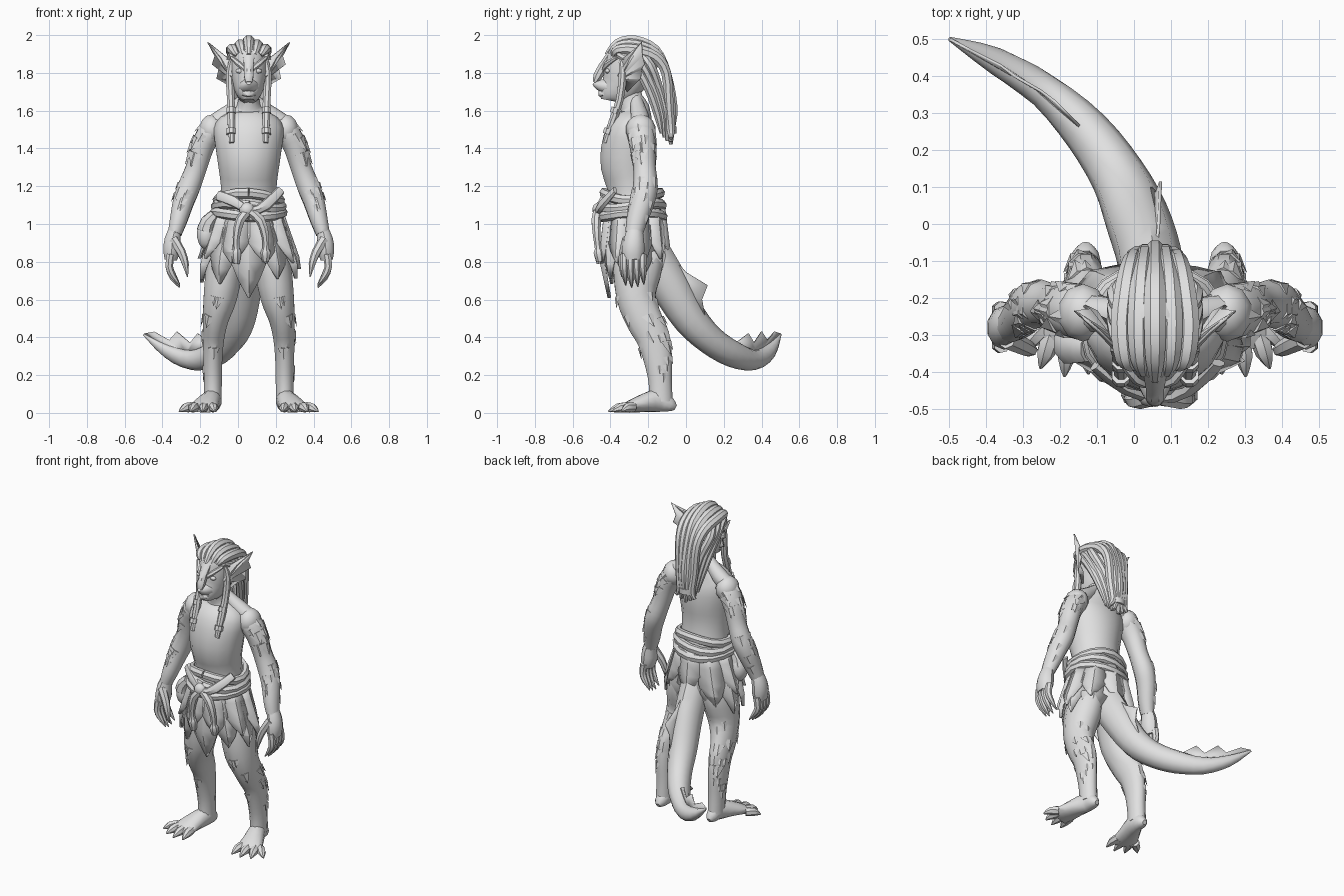
import bpy, bmesh, math, random
from mathutils import Vector

random.seed(4)
CX = 0.057                      # the body's mirror plane
X, Y, Z = Vector((1, 0, 0)), Vector((0, 1, 0)), Vector((0, 0, 1))
clay = bpy.data.materials.new("pale_grey")
clay.diffuse_color = (0.75, 0.75, 0.75, 1)


def finish(bm, name, mirror=False, thick=0, angle=42):
    bmesh.ops.recalc_face_normals(bm, faces=bm.faces)
    me = bpy.data.meshes.new(name)
    bm.to_mesh(me)
    bm.free()
    me.materials.append(clay)
    me.shade_smooth()
    me.set_sharp_from_angle(angle=math.radians(angle))
    ob = bpy.data.objects.new(name, me)
    bpy.context.collection.objects.link(ob)
    ob.location.x = CX
    if thick:
        mod = ob.modifiers.new("thickness", 'SOLIDIFY')
        mod.thickness, mod.offset = thick, 0
    if mirror:
        ob.modifiers.new("mirror", 'MIRROR')
    return ob


def smooth_path(pts, n):
    """Curve through the given (x, y, z, width, depth) stations."""
    pts = [p if len(p) == 5 else (*p, p[3]) for p in pts]
    out = []
    for i in range(len(pts) - 1):
        p0, p1, p2, p3 = pts[max(i - 1, 0)], pts[i], pts[i + 1], pts[min(i + 2, len(pts) - 1)]
        for k in range(n):
            t = k / n
            out.append([0.5 * (2 * b + (c - a) * t + (2 * a - 5 * b + 4 * c - d) * t * t
                        + (3 * b - a - 3 * c + d) * t ** 3) for a, b, c, d in zip(p0, p1, p2, p3)])
    return out + [list(pts[-1])]


def tube(name, pts, sides=10, n=2, mirror=False, ref=X):
    """Elliptical skin along a path; returns the ring frames."""
    path = smooth_path(pts, n)
    pos = [Vector(p[:3]) for p in path]
    bm, rings, frames = bmesh.new(), [], []
    for i, p in enumerate(path):
        t = (pos[min(i + 1, len(pos) - 1)] - pos[max(i - 1, 0)]).normalized()
        a = (ref - t * ref.dot(t)).normalized()
        b = t.cross(a)
        ra, rb = max(p[3], .002), max(p[4], .002)
        frames.append((pos[i], t, a, b, ra, rb))
        rings.append([bm.verts.new(pos[i] + a * ra * math.cos(q) + b * rb * math.sin(q))
                      for q in (2 * math.pi * (k + .5) / sides for k in range(sides))])
    for r, s in zip(rings, rings[1:]):
        for k in range(sides):
            j = (k + 1) % sides
            bm.faces.new((r[k], r[j], s[j], s[k]))
    bm.faces.new(rings[0])
    bm.faces.new(rings[-1])
    finish(bm, name, mirror)
    return frames


def blob(name, c, r, mirror=False):
    bm = bmesh.new()
    bmesh.ops.create_uvsphere(bm, u_segments=10, v_segments=7, radius=1)
    for v in bm.verts:
        v.co = Vector([c[i] + v.co[i] * r[i] for i in range(3)])
    finish(bm, name, mirror)


def fan(name, root, rim, mirror=False):
    """Webbed fin: triangles from one root point out to a jagged rim."""
    bm = bmesh.new()
    o = bm.verts.new(root)
    vs = [bm.verts.new(p) for p in rim]
    for a, b in zip(vs, vs[1:]):
        bm.faces.new((o, a, b))
    finish(bm, name, mirror, thick=.008, angle=15)


def flakes(name, frames, count, lo, hi, size):
    """Ragged scales lying close along the outer side of a limb."""
    bm = bmesh.new()
    for _ in range(count):
        f = lo + (hi - lo) * random.random()
        p, t, a, b, ra, rb = frames[int(f * (len(frames) - 1))]
        q = random.uniform(-1.7, 1.7)
        out = (a * math.cos(q) + b * math.sin(q)).normalized()
        base = p + a * ra * math.cos(q) + b * rb * math.sin(q) - out * .008
        side, s = out.cross(t), size * random.uniform(.7, 1.2)
        v = [bm.verts.new(c) for c in (base - side * s * .6, base + out * .013, base + side * s * .6,
                                       base + t * s * 1.2 + out * .01)]
        for ix in ((0, 1, 3), (1, 2, 3), (0, 3, 2), (0, 2, 1)):
            bm.faces.new([v[i] for i in ix])
    finish(bm, name, True, angle=20)


# Torso and neck
tube("torso", [(0, -.25, .76, .09, .09), (0, -.255, .84, .16, .13), (0, -.26, .95, .175, .14),
               (0, -.28, 1.1, .155, .135), (0, -.29, 1.2, .15, .13), (0, -.305, 1.3, .163, .148),
               (0, -.302, 1.4, .178, .15), (0, -.29, 1.5, .188, .132), (0, -.275, 1.56, .155, .1),
               (0, -.27, 1.61, .08, .078), (0, -.295, 1.66, .056, .068), (0, -.31, 1.74, .058, .065)], 16)
tube("collar_muscle", [(.02, -.265, 1.66, .033), (.07, -.255, 1.615, .04), (.13, -.245, 1.565, .05),
                       (.19, -.24, 1.525, .05)], 10, mirror=True, ref=Y)
blob("shoulder", (.195, -.24, 1.5), (.07, .08, .08), True)

# Head, muzzle, brow and eye
tube("head", [(0, -.41, 1.655, .03, .04), (0, -.4, 1.68, .055, .068), (0, -.35, 1.73, .082, .108),
              (0, -.315, 1.8, .098, .128), (0, -.285, 1.87, .104, .14), (0, -.28, 1.93, .09, .12),
              (0, -.28, 1.97, .045, .06)], 14)
tube("muzzle", [(0, -.36, 1.725, .07, .05), (0, -.43, 1.73, .05, .04), (0, -.468, 1.738, .03, .024),
                (0, -.488, 1.748, .012, .012)], 10)
tube("nose_bridge", [(0, -.4, 1.9, .035, .02), (0, -.442, 1.83, .026), (0, -.468, 1.78, .026),
                     (0, -.484, 1.75, .018, .01)], 8)
tube("chin", [(0, -.38, 1.69, .05, .03), (0, -.44, 1.69, .038, .022), (0, -.462, 1.69, .018, .014)], 8)
tube("brow", [(.018, -.435, 1.815, .01), (.05, -.42, 1.845, .015), (.09, -.37, 1.88, .01)], 6,
     mirror=True, ref=Z)
blob("eye", (.047, -.415, 1.81), (.024, .014, .013), True)
fan("ear_fin", (.085, -.35, 1.765), [(.1, -.34, 1.87), (.15, -.29, 1.91), (.215, -.235, 1.96), (.178, -.23, 1.89),
    (.192, -.22, 1.845), (.158, -.235, 1.82), (.168, -.24, 1.77), (.12, -.265, 1.745), (.085, -.31, 1.7)], True)
tube("ear_spine", [(.085, -.35, 1.78, .016), (.14, -.295, 1.88, .011), (.218, -.235, 1.962, .002)], 6,
     mirror=True, ref=Y)

# Thick hair locks swept over the crown and gathered at the back
for i in range(-2, 3):
    x, drop = i * .043, abs(i) * .017
    tube("crown_lock", [(x * .7, -.42 + drop, 1.895, .014), (x * .95, -.36, 1.955 - drop, .028),
         (x * 1.05, -.27, 1.968 - drop * 1.4, .032), (x * .9, -.165, 1.92 - drop, .031), (x * .72, -.105, 1.8, .028),
         (x * .6, -.07 - drop * .6, 1.62, .027), (x * .5, -.08, 1.5, .023),
         (x * .8, -.08, 1.42 + drop, .01)], 8, 3)
for k in range(3):
    tube("side_lock", [(.085, -.36 + k * .06, 1.9, .02), (.105, -.27 + k * .04, 1.84, .027),
         (.092 - k * .014, -.2 + k * .028, 1.72, .025), (.064 - k * .01, -.15 + k * .02, 1.58, .023),
         (.05 - k * .01, -.13 + k * .015, 1.48 - k * .02, .01)], 8, 3, mirror=True)
tube("front_lock", [(.085, -.345, 1.88, .014), (.1, -.335, 1.8, .022), (.095, -.35, 1.66, .022),
     (.092, -.39, 1.54, .022), (.09, -.43, 1.43, .014)], 8, mirror=True)
for z in (1.6, 1.49):
    tube("lock_bead", [(.093, -.37 - (1.6 - z) * .35, z + .014, .026), (.093, -.38 - (1.6 - z) * .35, z - .014, .026)],
         8, mirror=True)
tube("hair_tie", [(0, -.085, 1.515, .05, .036), (0, -.085, 1.48, .047, .036)], 10)

# Arms and clawed hands
arm = tube("arm", [(.15, -.245, 1.525, .055), (.2, -.24, 1.49, .066, .075), (.245, -.23, 1.41, .064, .068),
                   (.277, -.22, 1.3, .058, .06), (.315, -.215, 1.2, .062, .066), (.345, -.23, 1.12, .058, .064),
                   (.372, -.26, 1.02, .048, .056), (.392, -.275, .95, .038, .046)], 10, 3, True)
flakes("shoulder_scales", arm, 16, .12, .36, .06)
flakes("forearm_scales", arm, 13, .55, .85, .05)
tube("palm", [(.39, -.272, .97, .034, .042), (.403, -.275, .92, .044, .053), (.408, -.28, .86, .047, .06),
              (.413, -.28, .81, .034, .052)], 10, mirror=True)
for k in range(4):
    y, d = -.327 + k * .032, abs(k - 1.3) * .012
    tube("finger", [(.414, y, .84, .022), (.422, y, .775, .021), (.402, y + .004, .71 + d, .017),
                    (.365, y + .008, .66 + d, .003)], 7, mirror=True)
tube("thumb", [(.4, -.31, .92, .028), (.357, -.33, .85, .024), (.335, -.34, .785, .018),
               (.325, -.34, .72, .003)], 7, mirror=True)

# Legs and splayed feet
leg = tube("leg", [(.095, -.25, .92, .08, .12), (.125, -.255, .78, .1, .135), (.15, -.265, .62, .092, .108),
                   (.176, -.225, .5, .07, .1), (.186, -.175, .4, .058, .092), (.19, -.15, .29, .052, .079),
                   (.19, -.137, .17, .049, .064), (.19, -.132, .06, .048, .064)], 12, 3, True)
flakes("shin_scales", leg, 14, .5, .82, .055)
flakes("thigh_scales", leg, 6, .28, .45, .055)
tube("foot", [(.187, -.055, .028, .014, .014), (.188, -.08, .04, .036, .037), (.19, -.14, .065, .048, .062),
              (.215, -.22, .053, .063, .05), (.24, -.3, .032, .078, .032), (.25, -.335, .022, .075, .02)],
     12, mirror=True)
for x0, y0, x1, y1 in ((.19, -.3, .18, -.405), (.235, -.3, .245, -.412), (.28, -.3, .31, -.39), (.3, -.28, .368, -.34)):
    tube("toe", [(x0, y0, .03, .027), (x0 * .45 + x1 * .55, y0 * .45 + y1 * .55, .026, .025),
                 (x1, y1, .008, .004)], 7, mirror=True)

# Curved tail with webbed fins
tube("tail", [(0, -.2, .86, .09, .11), (-.015, -.09, .68, .088, .105), (-.05, .02, .5, .087, .092),
              (-.1, .13, .385, .075, .078), (-.185, .25, .31, .064, .07), (-.3, .36, .28, .048, .054),
              (-.43, .44, .325, .034, .04), (-.555, .5, .415, .006)], 10, 3)
fan("tail_root_fin", (-.005, -.09, .68), [(0, -.1, .85), (.01, 0, .745), (.015, .115, .675), (.005, .085, .6),
    (-.01, .1, .515), (-.045, .04, .5)])
fan("tail_tip_fin", (-.33, .37, .3), [(-.19, .25, .36), (-.27, .33, .42), (-.31, .36, .37), (-.38, .4, .43),
    (-.42, .43, .385), (-.5, .47, .43), (-.555, .5, .42), (-.43, .44, .34)])


# Skirt of broad, layered, pointed leaves that flare out and hang back in
def skirt_point(a, z, lift=0):
    f = min((1.08 - z) / .28, 1)
    tuck = max(.84 - z, 0)
    return Vector(((.155 + .1 * f + lift) * math.sin(a),
                   -.275 - (.14 + .035 * f + lift - tuck * .22) * math.cos(a), z))


bm = bmesh.new()
for layer, (count, low) in enumerate(((10, .67), (9, .77))):
    for i in range(count):
        a = 2 * math.pi * (i + .5 * layer) / count
        tip = .61 if i == 0 and layer == 0 else low + random.uniform(-.03, .05)
        rows = []
        for f, w in ((0, .3), (.3, .38), (.6, .38), (.8, .22), (1, .012)):
            z = 1.08 + (tip - 1.08) * f
            rows.append([bm.verts.new(skirt_point(a + s * w, z, layer * .01 + (.012 if s == 0 else 0)))
                         for s in (-1, 0, 1)])
        for r, s in zip(rows, rows[1:]):
            for k in (0, 1):
                bm.faces.new((r[k], r[k + 1], s[k + 1], s[k]))
finish(bm, "skirt_leaves", thick=.008, angle=20)

# Rope belt, knot, hanging ends and hip pouch
for z, tilt, grow in ((1.05, .012, .014), (1.095, -.015, .01), (1.145, .02, 0)):
    ring = [((.168 + grow) * math.sin(q), -.285 - (.15 + grow) * math.cos(q), z + tilt * math.sin(2 * q + z * 40),
             .028, .024) for q in (2 * math.pi * k / 16 for k in range(17))]
    tube("belt_rope", ring, 7, 1, ref=Z)
blob("belt_knot", (-.01, -.46, 1.075), (.042, .036, .04))
for x, low in ((-.065, .79), (.09, .8)):
    tube("hanging_end", [(0, -.465, 1.07, .024), (x * .7, -.475, 1.02, .026), (x, -.472, .93, .02),
                         (x, -.465, .87, .018), (x, -.462, .85, .028), (x, -.455, low, .018)], 7)
tube("front_sash", [(-.16, -.38, 1.15, .02, .03), (-.08, -.44, 1.12, .022, .03), (.01, -.465, 1.07, .02),
                    (.09, -.445, 1.1, .022, .03), (.17, -.375, 1.18, .012, .025)], 7, ref=Y)
blob("pouch", (-.225, -.32, .945), (.052, .055, .08))
tube("pouch_flap", [(-.18, -.335, 1.05, .03, .04), (-.215, -.33, 1.01, .043, .05), (-.228, -.325, .965, .05, .056)], 8)
